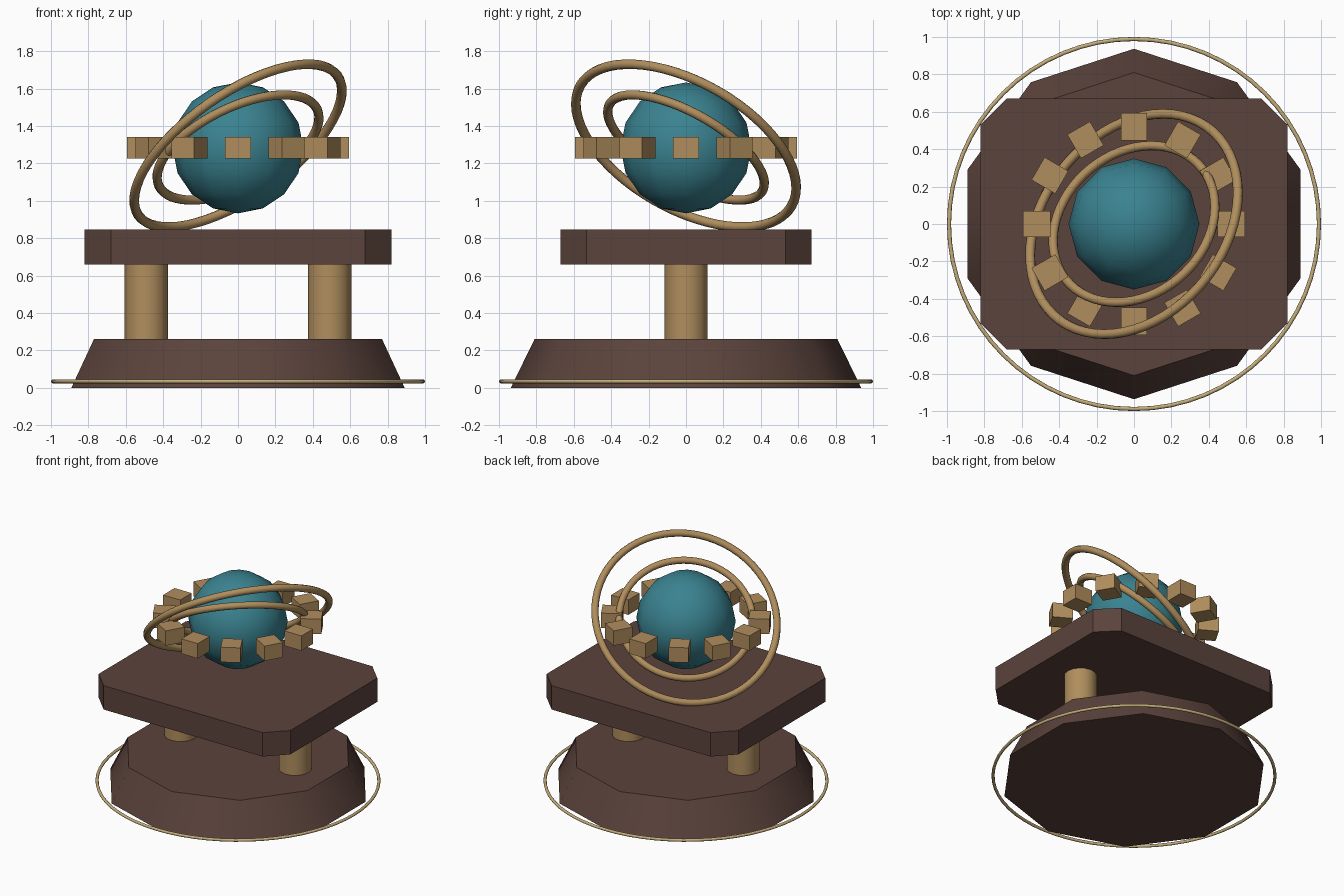
import bpy
import bmesh
from math import radians, sin, cos, pi

if "Cube" in bpy.data.objects:
    bpy.data.objects.remove(bpy.data.objects["Cube"])


def material(name, rgb):
    m = bpy.data.materials.new(name)
    m.use_nodes = True
    m.diffuse_color = (*rgb, 1)
    m.node_tree.nodes["Principled BSDF"].inputs["Base Color"].default_value = (*rgb, 1)
    return m


WOOD = material("dark_brown_wood", (0.105, 0.056, 0.045))
BRASS = material("brass", (0.434, 0.27, 0.11))
PALE = material("pale_brass", (0.56, 0.42, 0.20))
TEAL = material("teal", (0.042, 0.225, 0.28))


def finish(name, mat, smooth=None):
    """Name and colour the newly added object, optionally smoothing it."""
    ob = bpy.context.object
    ob.name = name
    ob.data.materials.append(mat)
    if smooth:
        bpy.ops.object.shade_smooth_by_angle(angle=radians(smooth))
    return ob


def ring(name, mat, radius, tube, z, tilt=(0, 0)):
    bpy.ops.mesh.primitive_torus_add(
        major_radius=radius, minor_radius=tube, major_segments=64, minor_segments=10,
        location=(0, 0, z), rotation=(radians(tilt[0]), radians(tilt[1]), 0))
    return finish(name, mat, 60)


CENTRE = 1.283

# Ten-sided flared base with a thin ring around its foot
bpy.ops.mesh.primitive_cone_add(vertices=10, radius1=0.937, radius2=0.81, depth=0.26,
                                location=(0, 0, 0.13))
finish("base", WOOD, 40)
ring("base_ring", PALE, 0.989, 0.011, 0.035)

# Two round columns
for side, x in (("left", 0.49), ("right", -0.49)):
    bpy.ops.mesh.primitive_cylinder_add(vertices=16, radius=0.116, depth=0.41,
                                        location=(x, 0, 0.46))
    finish(side + "_column", BRASS, 40)

# Platform with chamfered vertical corners
bpy.ops.mesh.primitive_cube_add(size=1, location=(0, 0, 0.753))
platform = finish("platform", WOOD)
bm = bmesh.new()
bm.from_mesh(platform.data)
bmesh.ops.scale(bm, vec=(1.64, 1.344, 0.185), verts=bm.verts)
upright = [e for e in bm.edges if abs(e.verts[0].co.z - e.verts[1].co.z) > 0.1]
bmesh.ops.bevel(bm, geom=upright, offset=0.14, segments=1, affect='EDGES')
bm.to_mesh(platform.data)
bm.free()

# Globe and its two tilted rings
bpy.ops.mesh.primitive_uv_sphere_add(segments=12, ring_count=8, radius=0.35,
                                     location=(0, 0, CENTRE))
finish("globe", TEAL, 50)
ring("outer_ring", BRASS, 0.65, 0.026, 1.295, (-25, -35))
ring("inner_ring", BRASS, 0.47, 0.025, 1.285, (-27, -26))

# Circle of twelve blocks around the globe
for i in range(12):
    a = i * pi / 6
    bpy.ops.mesh.primitive_cube_add(size=1, location=(0.519 * cos(a), 0.519 * sin(a), CENTRE),
                                    rotation=(0, 0, a))
    block = finish(f"block_{i + 1}", BRASS)
    block.scale = (0.147, 0.14, 0.115)
